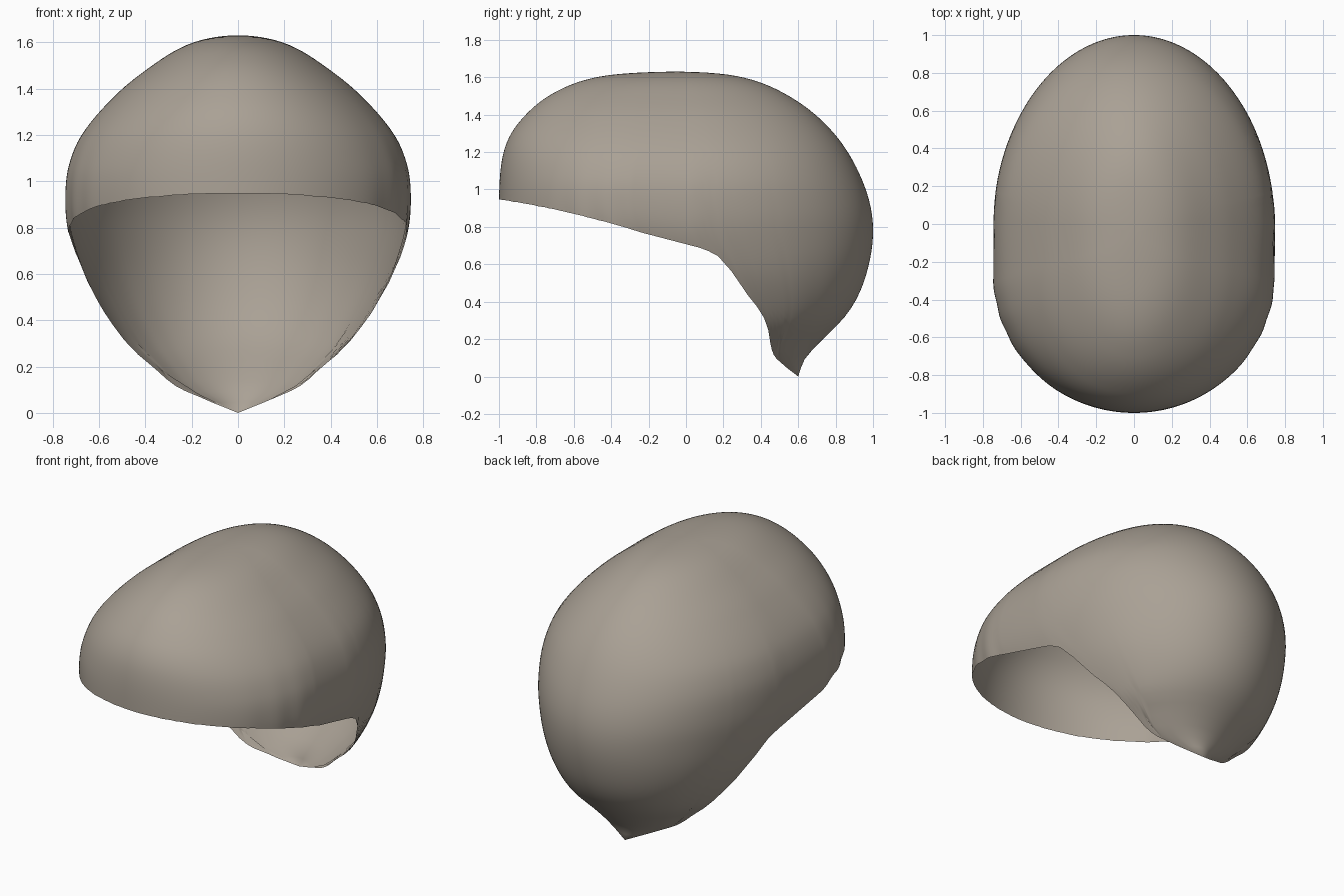
import bpy, bmesh, math

old = bpy.data.objects.get("Cube")
if old:
    bpy.data.objects.remove(old, do_unlink=True)

TOP = 1.63
COLUMNS, ROWS = 160, 56


def smooth_curve(points):
    """Cubic curve through (position, value) points, with position ascending."""
    n = len(points)
    slopes = []
    for i in range(n):
        a, b = points[max(i - 1, 0)], points[min(i + 1, n - 1)]
        slopes.append((b[1] - a[1]) / (b[0] - a[0]))

    def value(p):
        p = min(max(p, points[0][0]), points[-1][0])
        i = 0
        while i < n - 2 and p > points[i + 1][0]:
            i += 1
        (p0, v0), (p1, v1) = points[i], points[i + 1]
        d = p1 - p0
        t = (p - p0) / d
        return (v0 * (1 + 2 * t) * (1 - t) ** 2 + v1 * t * t * (3 - 2 * t)
                + d * t * (1 - t) * (slopes[i] * (1 - t) - slopes[i + 1] * t))
    return value


def depth(z):
    """Distance below the crown, stretched so the dome is round on top."""
    return math.sqrt(max(0, 1 - z / TOP))


def by_height(points):
    curve = smooth_curve([(depth(z), v) for z, v in points])
    return lambda z: curve(depth(z))


# Outlines of the cap by height: half width, front, back, slice centre and straight side
half_width = by_height([(TOP, 0), (1.6, .19), (1.5, .37), (1.38, .52), (1.2, .675), (1.07, .73),
                        (.95, .745), (.8, .735), (.65, .69), (.5, .625), (.3, .495),
                        (.2, .39), (.1, .27), (0, 0)])
front = by_height([(TOP, -.05), (1.61, -.42), (1.52, -.7), (1.35, -.9), (1.2, -.975),
                   (.95, -1), (0, -1)])
back = by_height([(TOP, -.05), (1.61, .25), (1.5, .55), (1.29, .8), (1.03, .95), (.8, 1),
                  (.55, .965), (.34, .865), (.1, .64), (0, .6)])
centre = by_height([(TOP, -.05), (1.5, -.1), (1.2, -.12), (.8, -.12), (.6, .04), (.3, .28),
                    (.1, .34), (0, .6)])
straight = by_height([(TOP, 0), (1.6, .06), (1.2, .12), (.8, .12), (.5, .04), (.3, 0), (0, 0)])

# Height of the open edge from front to back
rim = smooth_curve([(-1, .95), (-.7, .895), (-.4, .82), (-.1, .73), (.1, .68), (.2, .62),
                    (.3, .475), (.43, .29), (.46, .14), (.5, .08), (.6, 0)])


def surface(angle, z):
    c = math.cos(angle)
    gap = math.copysign(straight(z), -c)
    mid = centre(z) + gap
    reach = mid - front(z) if c > 0 else back(z) - mid
    return half_width(z) * math.sin(angle), mid - reach * c


def rim_height(angle):
    z = 1.1
    while z > 0 and z > rim(surface(angle, z)[1]):
        z -= .003
    return max(z, 0)


# Cap shell: columns run from the crown down to the open edge
bm = bmesh.new()
crown = bm.verts.new((0, -.05, TOP))
columns = []
for i in range(COLUMNS):
    angle = 2 * math.pi * (i + .5) / COLUMNS
    low = rim_height(angle)
    side = math.sin(angle) ** 2
    column = []
    for j in range(1, ROWS + 1):
        t = j / ROWS
        z = low + (TOP - low) * math.cos(t * math.pi / 2)
        x, y = surface(angle, z)
        # Soft gathers in the cloth that fade out above the edge
        fold = 1 + .006 * t ** 6 * side * math.sin(19 * angle + 2 * math.sin(5 * angle))
        column.append(bm.verts.new((x * fold, y, z)))
    columns.append(column)

for a, b in zip(columns, columns[1:] + columns[:1]):
    bm.faces.new((crown, a[0], b[0]))
    for j in range(ROWS - 1):
        bm.faces.new((a[j], a[j + 1], b[j + 1], b[j]))
bmesh.ops.remove_doubles(bm, verts=bm.verts[:], dist=.0005)
bmesh.ops.recalc_face_normals(bm, faces=bm.faces[:])
top_face = max(bm.faces, key=lambda f: f.calc_center_median().z)
if top_face.normal.z < 0:
    bmesh.ops.reverse_faces(bm, faces=bm.faces[:])

mesh = bpy.data.meshes.new("cap_shell")
bm.to_mesh(mesh)
bm.free()
cap = bpy.data.objects.new("cap_shell", mesh)
bpy.context.collection.objects.link(cap)

# Warm grey cloth
cloth = bpy.data.materials.new("warm_grey_cloth")
cloth.use_nodes = True
colour = (.40, .355, .30, 1)
cloth.diffuse_color = colour
cloth.node_tree.nodes["Principled BSDF"].inputs["Base Color"].default_value = colour
mesh.materials.append(cloth)

bpy.context.view_layer.objects.active = cap
cap.select_set(True)
bpy.ops.object.shade_smooth_by_angle(angle=math.radians(60))
